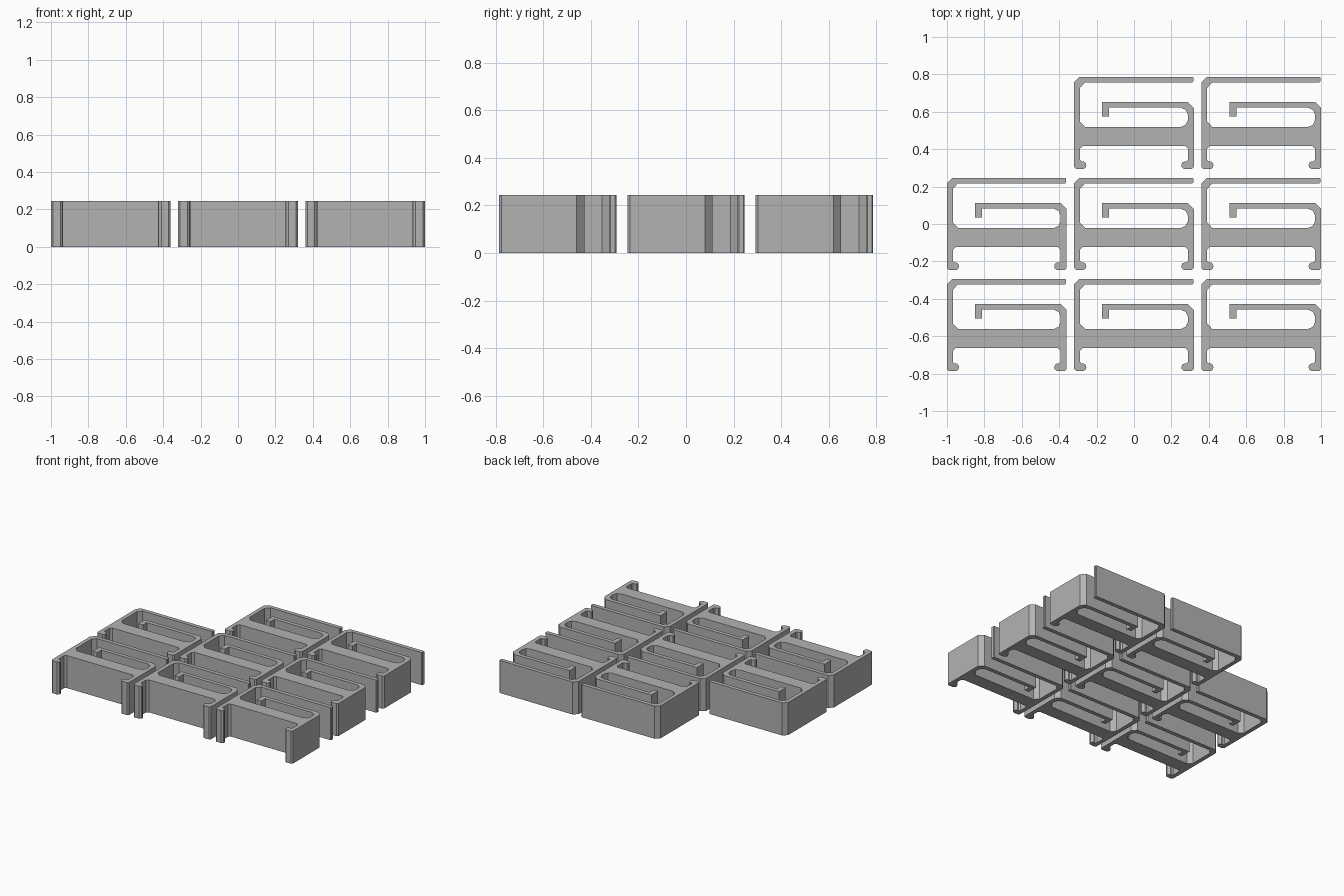
import bpy
import bmesh

HEIGHT = 0.244
PITCH_X, PITCH_Y = 0.68, 0.54

grey = bpy.data.materials.new("plain grey")
grey.diffuse_color = (0.45, 0.45, 0.45, 1.0)

# Outline of one clip, walked clockwise from the top left corner
outline = [
    # long top arm
    (-0.32, 0.218), (-0.291, 0.247), (0.312, 0.247), (0.317, 0.242),
    (0.317, 0.223), (0.312, 0.217), (-0.262, 0.217), (-0.289, 0.187),
    # inside of left wall and top of the crossbar
    (-0.289, 0.008), (-0.26, -0.022), (0.25, -0.022), (0.277, -0.009), (0.288, 0.016),
    # inside of the right loop, then the short arm with its hooked tip
    (0.288, 0.045), (0.277, 0.07), (0.25, 0.082), (-0.133, 0.082), (-0.133, 0.034),
    (-0.17, 0.034), (-0.17, 0.112), (0.288, 0.112), (0.32, 0.08),
    # right leg and foot
    (0.32, -0.236), (0.309, -0.247), (0.27, -0.247), (0.256, -0.237), (0.253, -0.225),
    (0.258, -0.212), (0.27, -0.205), (0.28, -0.205), (0.288, -0.197),
    # underside of the crossbar
    (0.288, -0.138), (0.274, -0.124), (-0.275, -0.124), (-0.289, -0.138),
    # left foot and leg
    (-0.289, -0.197), (-0.281, -0.205), (-0.27, -0.205), (-0.26, -0.212),
    (-0.255, -0.225), (-0.258, -0.237), (-0.27, -0.247), (-0.309, -0.247), (-0.32, -0.236),
]

# Extrude the outline into a solid
mesh = bpy.data.meshes.new("clip")
bm = bmesh.new()
base = bm.faces.new([bm.verts.new((x, y, 0)) for x, y in outline])
result = bmesh.ops.extrude_face_region(bm, geom=[base], use_keep_orig=True)
top = [v for v in result["geom"] if isinstance(v, bmesh.types.BMVert)]
bmesh.ops.translate(bm, verts=top, vec=(0, 0, HEIGHT))
bmesh.ops.recalc_face_normals(bm, faces=bm.faces)
bm.to_mesh(mesh)
bm.free()
mesh.materials.append(grey)

# Three by three layout with the back left place empty
for row, row_name in ((-1, "front"), (0, "middle"), (1, "back")):
    for col, col_name in ((-1, "left"), (0, "centre"), (1, "right")):
        if (row, col) == (1, -1):
            continue
        clip = bpy.data.objects.new(f"clip_{row_name}_{col_name}", mesh)
        clip.location = (col * PITCH_X, row * PITCH_Y, 0)
        bpy.context.collection.objects.link(clip)
